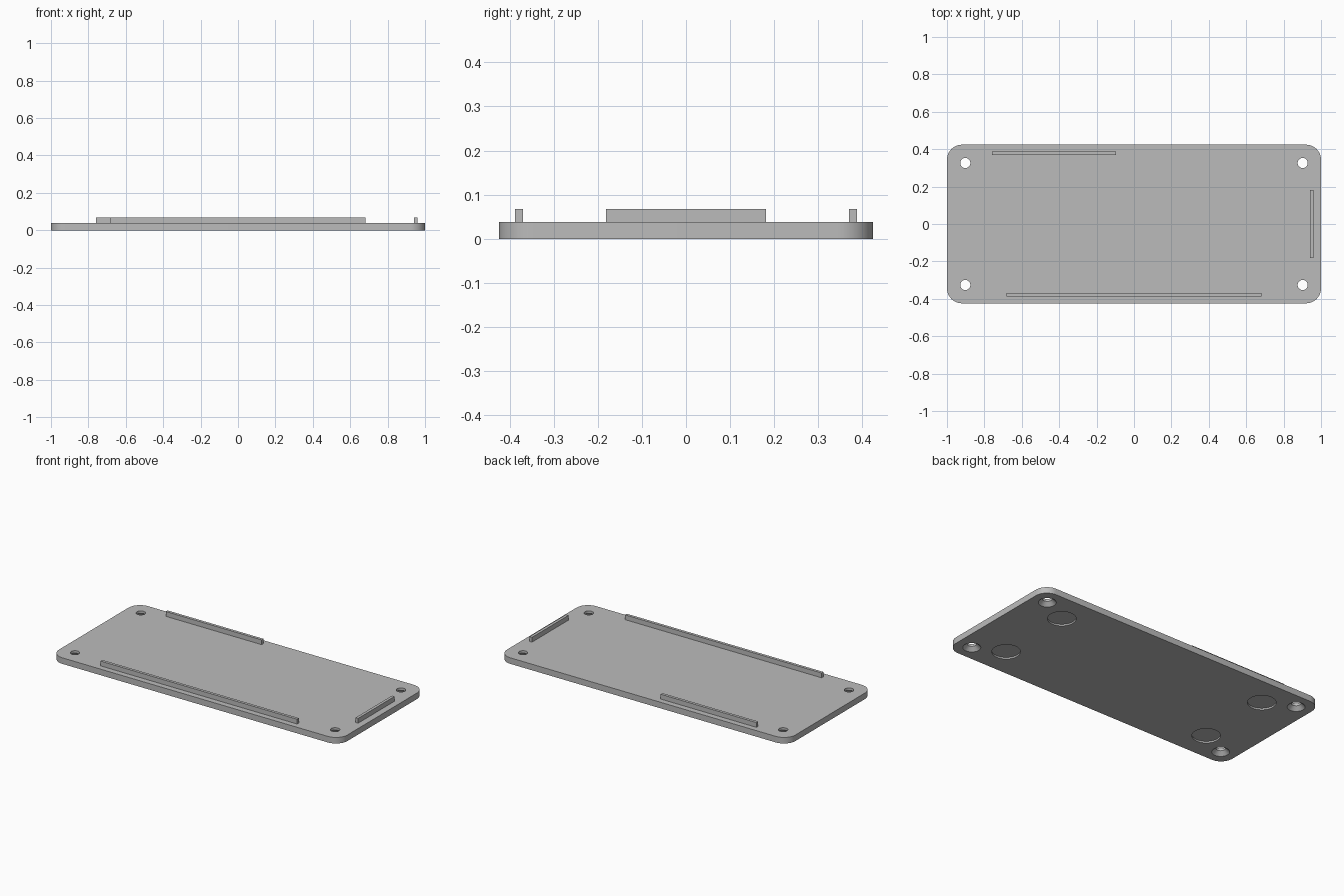
import bpy
import bmesh
import math

default = bpy.data.objects.get("Cube")
if default:
    bpy.data.objects.remove(default, do_unlink=True)

PLATE_TOP = 0.038
RAIL_TOP = 0.068

grey = bpy.data.materials.new("light_grey")
grey.use_nodes = True
GREY = (0.5, 0.5, 0.5, 1)
grey.diffuse_color = GREY
grey.node_tree.nodes["Principled BSDF"].inputs["Base Color"].default_value = GREY


def add_object(name, bm):
    bmesh.ops.recalc_face_normals(bm, faces=bm.faces[:])
    mesh = bpy.data.meshes.new(name)
    bm.to_mesh(mesh)
    bm.free()
    mesh.materials.append(grey)
    obj = bpy.data.objects.new(name, mesh)
    bpy.context.collection.objects.link(obj)
    return obj


def box(name, x0, x1, y0, y1, z0, z1, corner=0):
    """Box between limits, optionally with rounded upright edges."""
    bm = bmesh.new()
    bmesh.ops.create_cube(bm, size=1)
    for v in bm.verts:
        v.co.x = x1 if v.co.x > 0 else x0
        v.co.y = y1 if v.co.y > 0 else y0
        v.co.z = z1 if v.co.z > 0 else z0
    if corner:
        upright = [e for e in bm.edges
                   if abs(e.verts[0].co.z - e.verts[1].co.z) > 1e-4]
        bmesh.ops.bevel(bm, geom=upright, offset=corner, segments=12,
                        profile=0.5, affect='EDGES')
    return add_object(name, bm)


def add_turned(bm, cx, cy, profile, sides=40):
    """Closed turned solid from (radius, height) pairs."""
    rings = []
    for r, z in profile:
        ring = []
        for i in range(sides):
            a = math.tau * i / sides
            ring.append(bm.verts.new((cx + r * math.cos(a), cy + r * math.sin(a), z)))
        rings.append(ring)
    for low, high in zip(rings, rings[1:]):
        for i in range(sides):
            j = (i + 1) % sides
            bm.faces.new((low[i], low[j], high[j], high[i]))
    bm.faces.new(rings[0][::-1])
    bm.faces.new(rings[-1])


# Base plate with rounded corners
plate = box("base_plate", -1, 1, -0.424, 0.424, 0, PLATE_TOP, corner=0.08)

# Cutters: countersunk screw holes and shallow round foot recesses underneath
screw_profile = [(0.06, -0.01), (0.027, 0.023), (0.027, 0.06)]
foot_profile = [(0.08, -0.01), (0.08, 0.01)]
bm = bmesh.new()
for sx in (-1, 1):
    for sy in (-1, 1):
        add_turned(bm, sx * 0.902, sy * 0.326, screw_profile)
        add_turned(bm, sx * 0.725, sy * 0.24, foot_profile)
cutter = add_object("hole_cutter", bm)
cutter.hide_render = True

cut = plate.modifiers.new("holes", 'BOOLEAN')
cut.operation = 'DIFFERENCE'
cut.solver = 'EXACT'
cut.object = cutter
bpy.ops.object.select_all(action='DESELECT')
plate.select_set(True)
bpy.context.view_layer.objects.active = plate
bpy.ops.object.modifier_apply(modifier=cut.name)
bpy.data.objects.remove(cutter, do_unlink=True)
bpy.ops.object.shade_smooth_by_angle(angle=math.radians(30))

# Locating rails standing on the plate
box("back_rail", -0.76, -0.095, 0.37, 0.388, PLATE_TOP, RAIL_TOP)
box("front_rail", -0.682, 0.682, -0.388, -0.37, PLATE_TOP, RAIL_TOP)
box("left_rail", 0.941, 0.959, -0.181, 0.181, PLATE_TOP, RAIL_TOP)
